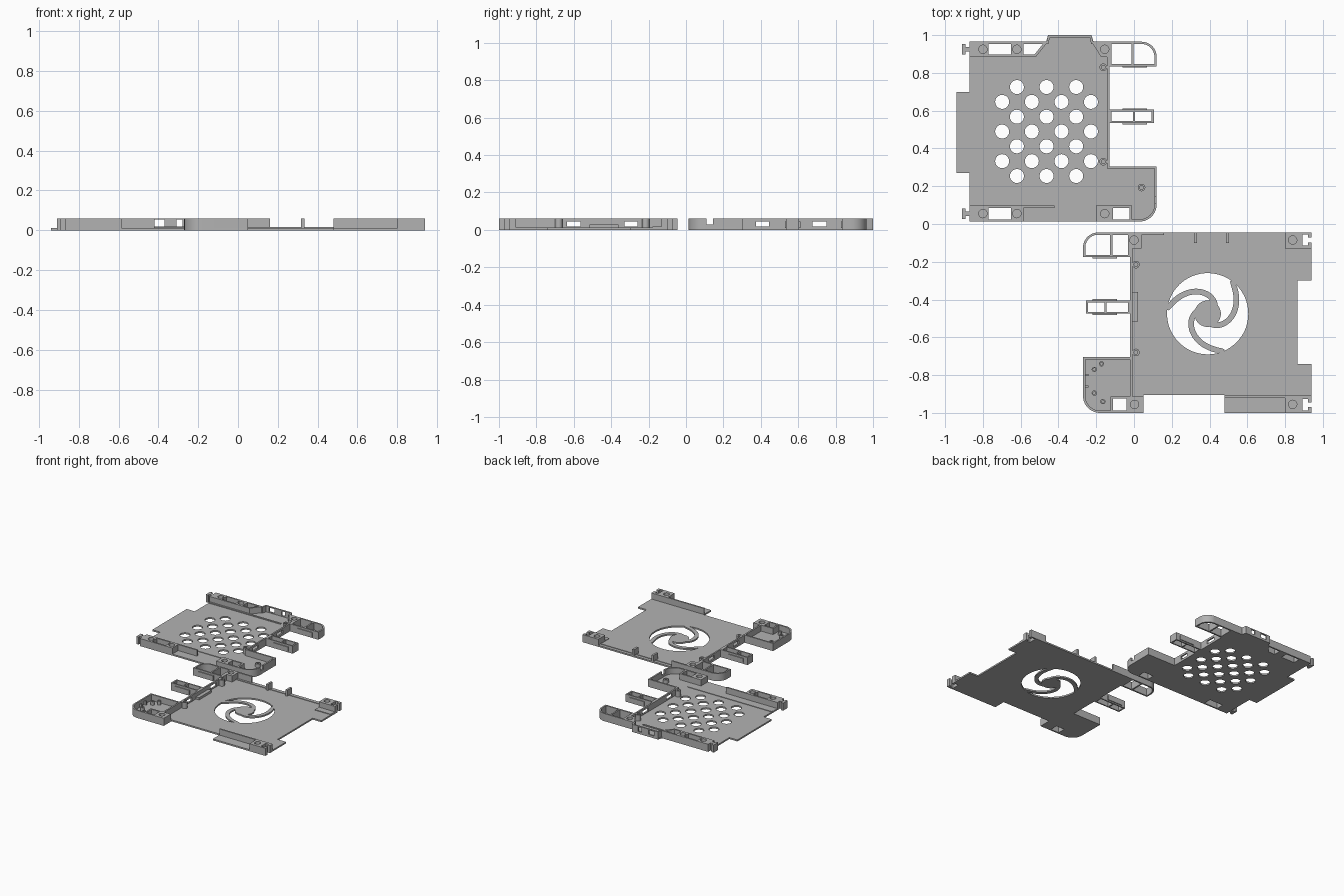
import bpy, bmesh, math
from mathutils import Vector, Matrix

if "Cube" in bpy.data.objects:
    bpy.data.objects.remove(bpy.data.objects["Cube"])

H, T = 0.06, 0.012      # full wall height, floor thickness
W = 0.012               # thin wall thickness
gray = bpy.data.materials.new("plain_gray")
gray.diffuse_color = (0.45, 0.45, 0.45, 1)
gray.use_nodes = True
gray.node_tree.nodes["Principled BSDF"].inputs["Base Color"].default_value = gray.diffuse_color


def rect(x0, y0, x1, y1):
    return [(x0, y0), (x1, y0), (x1, y1), (x0, y1)]


def circle(x, y, r, n=32):
    return [(x + r * math.cos(2 * math.pi * i / n), y + r * math.sin(2 * math.pi * i / n)) for i in range(n)]


def arc(x, y, r, a0, a1, n=10):
    return [(x + r * math.cos(math.radians(a0 + (a1 - a0) * i / n)),
             y + r * math.sin(math.radians(a0 + (a1 - a0) * i / n))) for i in range(n + 1)]


def slab(name, outline, z0, z1, holes=(), axis='Z'):
    """Extruded outline with holes; axis is the extrusion direction."""
    cu = bpy.data.curves.new(name, 'CURVE')
    cu.dimensions, cu.fill_mode = '2D', 'BOTH'
    cu.extrude = (z1 - z0) / 2
    for loop in [outline, *holes]:
        s = cu.splines.new('POLY')
        s.points.add(len(loop) - 1)
        for p, (u, v) in zip(s.points, loop):
            p.co = (u, v, 0, 1)
        s.use_cyclic_u = True
    ob = bpy.data.objects.new(name, cu)
    bpy.context.collection.objects.link(ob)
    bpy.ops.object.select_all(action='DESELECT')
    ob.select_set(True)
    bpy.context.view_layer.objects.active = ob
    bpy.ops.object.convert(target='MESH')
    ob = bpy.context.view_layer.objects.active
    bm = bmesh.new()
    bm.from_mesh(ob.data)
    bmesh.ops.translate(bm, verts=bm.verts, vec=(0, 0, (z0 + z1) / 2))
    turn = {'Z': Matrix.Identity(3),
            'X': Matrix(((0, 0, 1), (1, 0, 0), (0, 1, 0))),
            'Y': Matrix(((1, 0, 0), (0, 0, 1), (0, 1, 0)))}[axis]
    for v in bm.verts:
        v.co = turn @ v.co
    bmesh.ops.remove_doubles(bm, verts=bm.verts, dist=1e-5)
    bmesh.ops.recalc_face_normals(bm, faces=bm.faces)
    bm.to_mesh(ob.data)
    bm.free()
    ob.data.materials.clear()
    ob.data.materials.append(gray)
    bpy.ops.object.shade_smooth_by_angle(angle=math.radians(30))
    return ob


def strip(name, path, z0=0.0, z1=H, t=W):
    """Thin wall following an open path, thickened to its left."""
    pts = [Vector(p) for p in path]
    inner = []
    for i, p in enumerate(pts):
        ns = []
        for a, b in ((i - 1, i), (i, i + 1)):
            if a >= 0 and b < len(pts):
                d = (pts[b] - pts[a]).normalized()
                ns.append(Vector((-d.y, d.x)))
        m = sum(ns, Vector((0, 0))).normalized()
        inner.append(p + m * t / m.dot(ns[0]))
    return slab(name, [tuple(p) for p in pts + inner[::-1]], z0, z1)


def rail(name, outline, recesses=(), pockets=()):
    """Solid corner block with blind round recesses and through pockets."""
    slab(name + "_base", outline, 0, 0.035, pockets)
    slab(name + "_top", outline, 0.035, H, [*pockets, *[circle(x, y, 0.022) for x, y in recesses]])


def boss(name, x, y, r=0.018, z=H):
    slab(name, circle(x, y, r, 20), T, z, [circle(x, y, r * 0.5, 20)])


# ---------------- perforated tray ----------------
TOP_P1 = rect(-0.77, 0.897, -0.65, 0.953)
TOP_P2 = [(-0.585, 0.897), (-0.527, 0.897), (-0.482, 0.953), (-0.585, 0.953)]
LOW_P1 = rect(-0.77, 0.025, -0.65, 0.086)
LOW_P2 = rect(-0.11, 0.025, -0.025, 0.086)
corner = arc(0.03, 0.103, 0.09, -90, 0)
outline = [(-0.87, 0.013), *corner, (0.12, 0.305), (-0.13, 0.305), (-0.13, 0.965), (-0.215, 0.965),
           (-0.225, 1.0), (-0.455, 1.0), (-0.465, 0.965), (-0.87, 0.965), (-0.87, 0.70),
           (-0.94, 0.70), (-0.94, 0.27), (-0.87, 0.27)]
vents = []
for r in range(7):
    y = 0.725 - r * 0.0785
    xs = (-0.62, -0.463, -0.306) if r % 2 == 0 else (-0.698, -0.541, -0.384, -0.228)
    vents += [circle(x, y, 0.037) for x in xs]
slab("tray_floor", outline, 0, T, [*vents, TOP_P1, TOP_P2, LOW_P1, LOW_P2])

rail("tray_back_rail", [(-0.87, 0.885), (-0.52, 0.885), (-0.455, 0.965), (-0.87, 0.965)],
     [(-0.80, 0.925), (-0.62, 0.925)], [TOP_P1, TOP_P2])
rail("tray_back_corner", [(-0.225, 0.965), (-0.175, 0.885), (-0.12, 0.885), (-0.12, 0.965)],
     [(-0.155, 0.925)])
rail("tray_front_rail", rect(-0.87, 0.013, -0.585, 0.098), [(-0.80, 0.055), (-0.62, 0.055)], [LOW_P1])
rail("tray_front_corner", rect(-0.20, 0.013, -0.01, 0.098), [(-0.155, 0.055)], [LOW_P2])
slab("tray_front_wall", rect(-0.585, 0.086, -0.42, 0.098), 0, H)

# back bump with two openings
slab("bump_wall", rect(-0.455, 0, -0.225, H), 0.988, 1.0,
     [rect(-0.42, 0.018, -0.37, 0.053), rect(-0.31, 0.018, -0.28, 0.053)], 'Y')
strip("bump_side_left", [(-0.455, 1.0), (-0.465, 0.955)])
strip("bump_side_right", [(-0.215, 0.955), (-0.225, 1.0)])

# side wall with slots, and posts
slab("tray_side_wall", rect(0.305, 0, 0.885, H), -0.142, -0.13,
     [rect(0.375, 0.018, 0.445, 0.044), rect(0.675, 0.018, 0.75, 0.044)], 'X')
for y in (0.83, 0.33):
    boss("tray_post", -0.163, y, 0.02)
# low floor steps
slab("tray_front_step", rect(-0.87, 0.155, -0.13, 0.17), T, T + 0.004)
slab("tray_back_step", rect(-0.87, 0.872, -0.24, 0.885), T, T + 0.006)

# corner housing
strip("housing_front_wall", [(-0.02, 0.013), *corner, (0.12, 0.11)])
strip("housing_side_wall", [(0.12, 0.145), (0.12, 0.305), (-0.142, 0.305)])
slab("housing_notch_sill", rect(0.108, 0.11, 0.12, 0.145), 0, 0.03)
boss("housing_post", 0.04, 0.193, 0.02, 0.04)

# hooks on the left edge
for y in (0.925, 0.055):
    slab("hook", [(-0.87, y - 0.012), (-0.87, y + 0.012), (-0.892, y + 0.012), (-0.892, y + 0.028),
                  (-0.91, y + 0.028), (-0.91, y - 0.028), (-0.892, y - 0.028), (-0.892, y - 0.012)], 0, H)


# ---------------- hollow side arms ----------------
def arms(prefix, sx, x0, ytop, ymid0, ymid1, div, mdiv):
    """Rounded back arm and straight middle arm; sx is the outward direction."""
    def place(pts, y=0):
        return [(x0 + sx * u, y + v) for u, v in pts]
    L = 0.25
    outer = [(0, -0.13), (L, -0.13), *arc(L - 0.08, -0.08, 0.08, 0, 90), (0, 0)]
    p1 = rect(W, -0.118, div - 0.006, -W)
    p2 = [(div + 0.006, -0.118), (L - W, -0.118), *arc(L - 0.08, -0.08, 0.068, 0, 90), (div + 0.006, -W)]
    slab(prefix + "_back_arm", place(outer, ytop), 0, H, [place(p1, ytop), place(p2, ytop)])
    slab(prefix + "_back_clip", place(rect(0.07, -0.137, 0.2, -0.13), ytop), 0.01, 0.045)
    M = 0.235
    a, b = ymid0 + 0.01, ymid1 - 0.01
    slab(prefix + "_middle_arm", place(rect(0, ymid0, M, ymid1)), 0, H,
         [place(rect(W, a, mdiv - 0.005, b)), place(rect(mdiv + 0.005, a, M - W, b))])
    for y in (ymid0 - 0.007, ymid1):
        slab(prefix + "_middle_clip", place(rect(0.07, y, 0.2, y + 0.007)), 0.01, 0.045)


arms("tray", 1, -0.13, 0.965, 0.535, 0.605, 0.122, 0.13)
arms("cover", -1, -0.02, -0.045, -0.475, -0.405, 0.10, 0.13)


# ---------------- fan cover ----------------
def tslot(y):
    """T-shaped slot cut into the right edge, listed downward."""
    return [(0.94, y + 0.013), (0.92, y + 0.013), (0.92, y + 0.03), (0.893, y + 0.03),
            (0.893, y - 0.03), (0.92, y - 0.03), (0.92, y - 0.013), (0.94, y - 0.013)]


def swirl(k, R=0.215, h=0.07, w=0.03, n=24):
    """Opening between two neighbouring spiral blades."""
    lo, hi = [], []
    for i in range(n + 1):
        s = i / n
        r = R - (R - h) * s
        drop = math.radians(110) * s ** 1.3
        slope = r * math.radians(143) * s ** 0.3 / (R - h)
        off = w / 2 * math.sqrt(1 + slope * slope) / r
        start = math.radians(50 + 120 * k)
        lo.append((r, start - drop + off))
        hi.append((r, start + math.radians(120) - drop - off))
    rim = [(R, hi[0][1] + (lo[0][1] - hi[0][1]) * j / 24) for j in range(1, 24)]
    a, b = lo[-1][1], hi[-1][1]
    hub = [(h, a + (b - a) * j / 8) for j in range(1, 8)] if b > a else []
    return [(0.39 + r * math.cos(t), -0.475 + r * math.sin(t)) for r, t in lo + hub + hi[::-1] + rim]


round_corner = arc(-0.18, -0.91, 0.09, 270, 180)
C_POCKET = rect(-0.112, -0.988, -0.04, -0.925)
outline = [(-0.02, -0.045), (0.94, -0.045), *tslot(-0.085), (0.94, -0.30), (0.865, -0.30), (0.865, -0.74),
           (0.94, -0.74), *tslot(-0.957), (0.94, -1.0), (0.48, -1.0), (0.48, -0.905), (0.05, -0.905),
           (0.05, -1.0), *round_corner, (-0.27, -0.705), (-0.02, -0.705)]
slab("cover_floor", outline, 0, T, [C_POCKET, *[swirl(k) for k in range(3)]])

rail("cover_back_right", [(0.80, -0.13), (0.80, -0.045), (0.94, -0.045), *tslot(-0.085), (0.94, -0.13)],
     [(0.84, -0.085)])
rail("cover_front_right", [(0.80, -1.0), (0.80, -0.908), (0.94, -0.908), *tslot(-0.957), (0.94, -1.0)],
     [(0.84, -0.955)])
rail("cover_back_left", rect(-0.033, -0.13, 0.04, -0.045), [(0.0, -0.085)])
rail("cover_front_left", rect(-0.124, -1.0, 0.05, -0.913), [(0.003, -0.955)], [C_POCKET])
slab("cover_front_wall", rect(0.48, -0.92, 0.80, -0.908), 0, H)
slab("cover_back_wall", rect(0.04, -0.057, 0.16, -0.045), 0, H)
slab("cover_back_step", rect(0.04, -0.08, 0.80, -0.07), T, T + 0.004)
slab("cover_corner_step", rect(0.80, -0.18, 0.94, -0.13), T, T + 0.005)
for x in (0.325, 0.495):
    slab("back_rib", rect(x - 0.008, -0.10, x + 0.008, -0.045), 0, H)

# slotted side wall, posts and latch
slab("cover_side_wall", rect(-0.913, 0, -0.13, H), -0.02, -0.008,
     [rect(-0.635, 0.018, -0.565, 0.044), rect(-0.33, 0.018, -0.26, 0.044)], 'X')
for y in (-0.215, -0.68):
    boss("cover_post", 0.01, y, 0.02)
slab("side_latch", rect(-0.01, -0.515, 0.02, -0.36), T, 0.03)

# corner housing with pegs
strip("cover_housing_wall", [(-0.008, -0.705), (-0.27, -0.705), *round_corner[::-1], (-0.11, -1.0)])
for x, y in ((-0.21, -0.77), (-0.21, -0.895), (-0.165, -0.94), (-0.172, -0.74)):
    boss("housing_peg", x, y, 0.014, 0.04)
for y in (-0.80, -0.86):
    slab("housing_clip", rect(-0.26, y - 0.006, -0.24, y + 0.006), T, 0.04)
